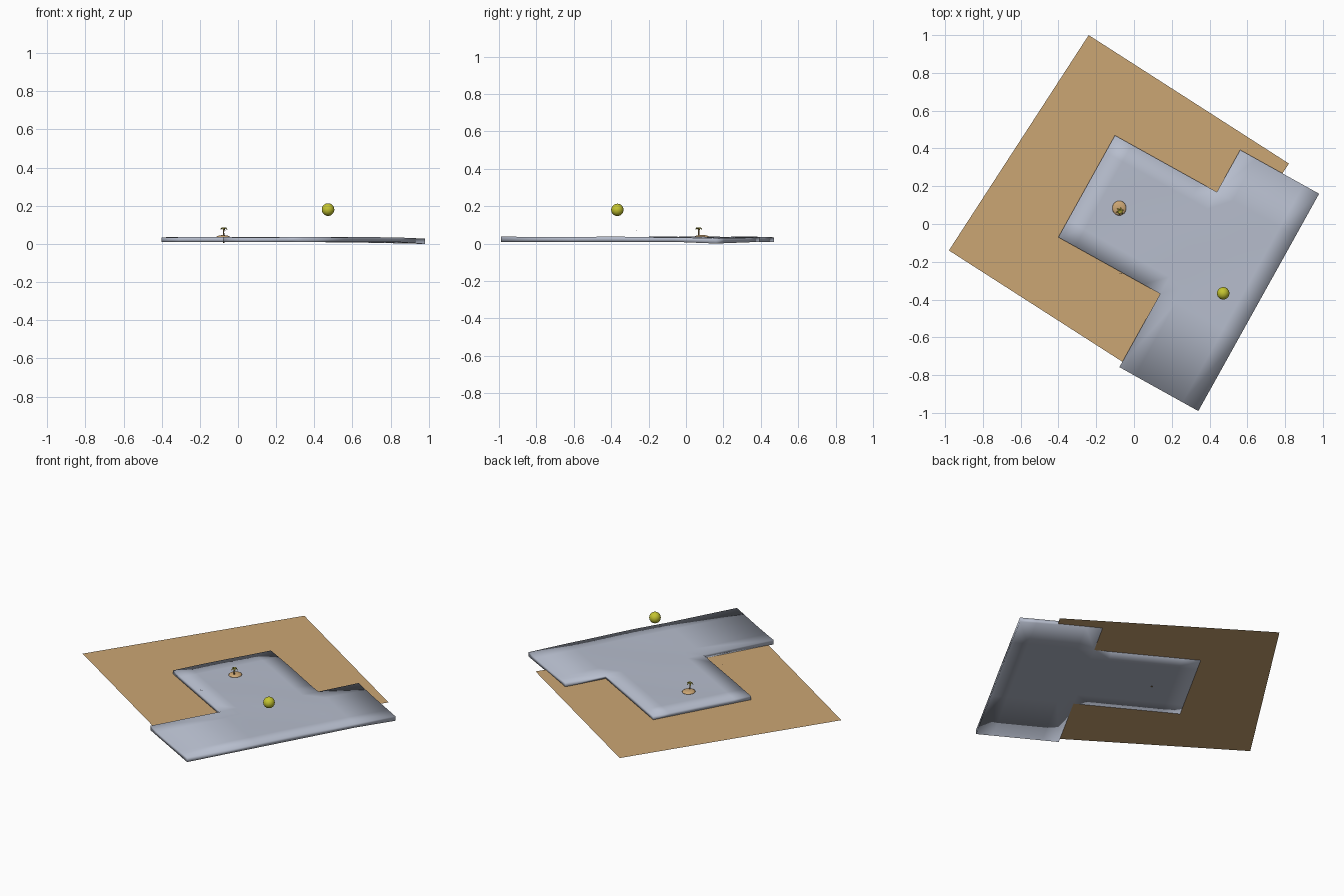
import bpy, bmesh, math
from mathutils import Vector

if "Cube" in bpy.data.objects:
    bpy.data.objects.remove(bpy.data.objects["Cube"])


def material(name, rgb):
    m = bpy.data.materials.new(name)
    m.diffuse_color = (*rgb, 1)
    m.use_nodes = True
    m.node_tree.nodes["Principled BSDF"].inputs["Base Color"].default_value = m.diffuse_color
    return m


SAND = material("sand", (0.60, 0.38, 0.175))
WATER = material("pale water", (0.47, 0.51, 0.61))
YELLOW = material("olive yellow", (0.55, 0.55, 0.03))
LEAF = material("palm leaf", (0.40, 0.36, 0.03))
TRUNK = material("palm trunk", (0.25, 0.16, 0.06))
DARK = material("dark", (0.04, 0.04, 0.05))


def finish(bm, name, mat, smooth=False):
    me = bpy.data.meshes.new(name)
    bmesh.ops.recalc_face_normals(bm, faces=bm.faces)
    for f in bm.faces:
        f.smooth = smooth
    bm.to_mesh(me)
    bm.free()
    me.materials.append(mat)
    ob = bpy.data.objects.new(name, me)
    bpy.context.collection.objects.link(ob)
    return ob


def flat(name, polys, mat):
    bm = bmesh.new()
    for p in polys:
        bm.faces.new([bm.verts.new(c) for c in p])
    return finish(bm, name, mat)


# Beach: thin sheet
flat("beach", [[(-0.98, -0.14, 0.011), (0.08, -0.82, 0.011),
                (0.82, 0.32, 0.011), (-0.24, 1.0, 0.011)]], SAND)

# Water: T-shaped slab on a rotated lattice, softly rippled on top
CORNER = Vector((0.98, 0.16))
U = Vector((-0.486, -0.874))
V = Vector((-0.874, 0.486))
us = [0] + [0.255 + 0.617 * i / 6 for i in range(7)] + [1.316]
vs = [0.478 * i / 5 for i in range(5)] + [0.478 + 0.617 * i / 6 for i in range(7)]


def point(u, v, top):
    p = CORNER + U * u + V * v
    dip = max(0, 1 - u / 0.255) * max(0, 1 - v / 0.478)
    z = 0.009 * (1 - dip)
    if top:
        z += 0.026 + 0.002 * math.sin(9 * u + 2) * math.cos(11 * v)
    return (p.x, p.y, z)


bm = bmesh.new()
grid = {}


def vert(i, j, top):
    if (i, j, top) not in grid:
        grid[i, j, top] = bm.verts.new(point(us[i], vs[j], top))
    return grid[i, j, top]


cells = {(i, j) for i in range(len(us) - 1) for j in range(len(vs) - 1)
         if j < 5 or 1 <= i <= 6}
for i, j in cells:
    ring = [(i, j), (i + 1, j), (i + 1, j + 1), (i, j + 1)]
    for top in (True, False):
        bm.faces.new([vert(a, b, top) for a, b in ring])
    # side walls where there is no neighbouring cell
    for k, near in enumerate([(i, j - 1), (i + 1, j), (i, j + 1), (i - 1, j)]):
        if near not in cells:
            a, b = ring[k], ring[(k + 1) % 4]
            bm.faces.new([vert(*a, True), vert(*b, True),
                          vert(*b, False), vert(*a, False)])
finish(bm, "water", WATER, True)

# Floating ball
bm = bmesh.new()
bmesh.ops.create_uvsphere(bm, u_segments=32, v_segments=16, radius=0.033)
bmesh.ops.translate(bm, verts=bm.verts, vec=(0.472, -0.367, 0.18))
finish(bm, "ball", YELLOW, True)

# Island: low sandy dome
IX, IY = -0.078, 0.084
bm = bmesh.new()
bmesh.ops.create_uvsphere(bm, u_segments=24, v_segments=10, radius=1)
for v in bm.verts:
    v.co = (IX + v.co.x * 0.037, IY + v.co.y * 0.039, 0.035 + v.co.z * 0.011)
finish(bm, "island", SAND, True)

# Palm trunk: tapered, slightly bent rings
PX, PY = -0.074, 0.068
bm = bmesh.new()
rings = []
for z, dx, r in [(0.006, 0, 0.004), (0.045, 0, 0.0045), (0.06, -0.002, 0.0035), (0.08, 0, 0.003)]:
    rings.append([bm.verts.new((PX + dx + r * math.cos(k * math.pi / 4),
                                PY + r * math.sin(k * math.pi / 4), z)) for k in range(8)])
for a, b in zip(rings, rings[1:]):
    for k in range(8):
        bm.faces.new([a[k], a[(k + 1) % 8], b[(k + 1) % 8], b[k]])
bm.faces.new(rings[0])
bm.faces.new(rings[-1])
finish(bm, "palm_trunk", TRUNK, True)

# Palm leaves: drooping diamonds around the crown
leaves = []
for k in range(6):
    a = k * math.pi / 3 + 0.3
    d, s = Vector((math.cos(a), math.sin(a), 0)), Vector((-math.sin(a), math.cos(a), 0))
    c = Vector((PX, PY, 0.08))
    mid = c + d * 0.012 + Vector((0, 0, 0.005))
    tip = c + d * 0.022 + Vector((0, 0, -0.008))
    leaves += [[c, mid - s * 0.006, mid + s * 0.006],
               [mid - s * 0.006, tip, mid + s * 0.006]]
flat("palm_leaves", leaves, LEAF)

# Tiny bird hovering over the shore
b = Vector((-0.07, -0.262, 0.07))
flat("bird", [[b, b + Vector((sx * 0.007, 0.003, 0.004)), b + Vector((sx * 0.003, -0.004, 0.001))]
              for sx in (-1, 1)], DARK)
